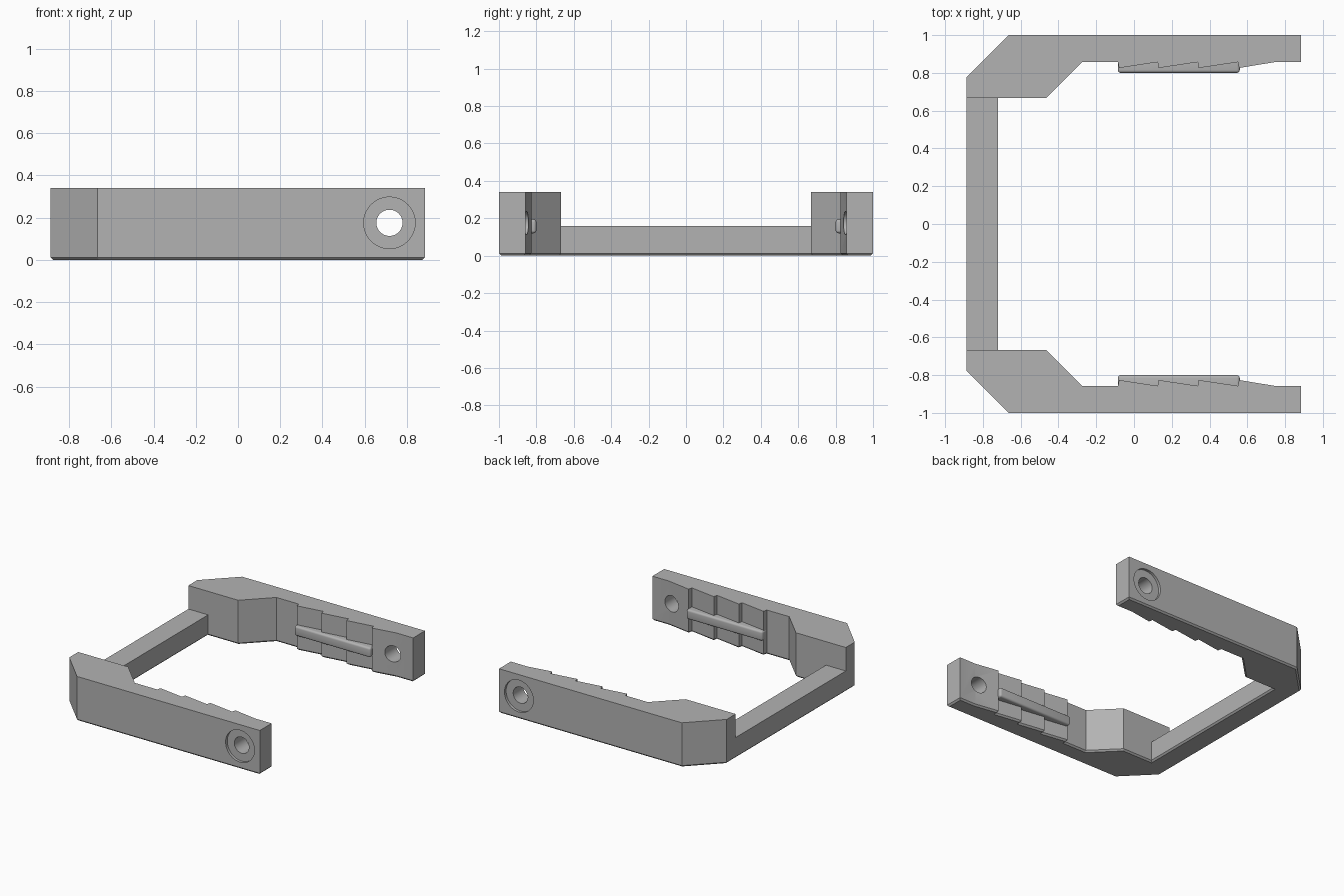
import bpy, bmesh, math
from mathutils import Matrix

if "Cube" in bpy.data.objects:
    bpy.data.objects.remove(bpy.data.objects["Cube"])

grey = bpy.data.materials.new("mid grey")
grey.use_nodes = True
grey.diffuse_color = (0.45, 0.45, 0.45, 1)
grey.node_tree.nodes["Principled BSDF"].inputs["Base Color"].default_value = (0.45, 0.45, 0.45, 1)


def make(name, bm):
    bmesh.ops.recalc_face_normals(bm, faces=bm.faces)
    mesh = bpy.data.meshes.new(name)
    bm.to_mesh(mesh)
    bm.free()
    mesh.materials.append(grey)
    ob = bpy.data.objects.new(name, mesh)
    bpy.context.collection.objects.link(ob)
    return ob


def box(name, lo, hi, bevel=0):
    bm = bmesh.new()
    size = [b - a for a, b in zip(lo, hi)]
    mid = [(a + b) / 2 for a, b in zip(lo, hi)]
    bmesh.ops.create_cube(bm, size=1, matrix=Matrix.Translation(mid) @ Matrix.Diagonal((*size, 1)))
    if bevel:
        bmesh.ops.bevel(bm, geom=bm.edges[:], offset=bevel, segments=4, profile=0.5, affect='EDGES')
    return make(name, bm)


def rod(name, radius, y0, y1):
    bm = bmesh.new()
    place = Matrix.Translation((HOLE_X, (y0 + y1) / 2, HOLE_Z)) @ Matrix.Rotation(math.pi / 2, 4, 'X')
    bmesh.ops.create_cone(bm, cap_ends=True, segments=48, radius1=radius, radius2=radius,
                          depth=y1 - y0, matrix=place)
    return make(name, bm)


def cut(target, cutter):
    cutter.hide_render = True
    mod = target.modifiers.new("cut", 'BOOLEAN')
    mod.operation, mod.solver, mod.object = 'DIFFERENCE', 'EXACT', cutter
    bpy.context.view_layer.objects.active = target
    bpy.ops.object.modifier_apply(modifier=mod.name)
    bpy.data.objects.remove(cutter)


HOLE_X, HOLE_Z = 0.717, 0.175
HEIGHT, BAR_TOP = 0.34, 0.16
INNER, TOOTH, SHOULDER = 0.857, 0.826, 0.667

# Plan outline of one arm, with the row of ramped teeth on its inner side
half = [(-0.72, SHOULDER), (-0.465, SHOULDER), (-0.275, INNER)]
for x in (-0.085, 0.125, 0.337, 0.55):
    half += [(x, INNER), (x + 0.006, TOOTH)]
half += [(0.745, INNER), (0.885, INNER), (0.885, 1), (-0.665, 1), (-0.888, 0.775)]
outline = half + [(x, -y) for x, y in reversed(half)]

# U-shaped body with a small chamfer round the underside
bm = bmesh.new()
base = bm.faces.new([bm.verts.new((x, y, 0)) for x, y in outline])
bmesh.ops.extrude_face_region(bm, geom=[base], use_keep_orig=True)
bm.verts.ensure_lookup_table()
for v in bm.verts[len(outline):]:
    v.co.z = HEIGHT
bmesh.ops.recalc_face_normals(bm, faces=bm.faces)
under = [e for e in bm.edges if all(v.co.z < 0.001 for v in e.verts)]
bmesh.ops.bevel(bm, geom=under, offset=0.012, segments=1, affect='EDGES')
body = make("frame", bm)

# Lower the cross bar and bore the countersunk holes
cut(body, box("bar_cutter", (-1, -SHOULDER, BAR_TOP), (-0.71, SHOULDER, 0.5)))
cut(body, rod("hole_cutter", 0.062, -1.2, 1.2))
for y in (-1, 1):
    cut(body, rod("recess_cutter", 0.122, y - 0.02, y + 0.02))

# Rounded rails across the teeth
rails = [box("left_rail" if s > 0 else "right_rail",
             (-0.085, min(s * 0.8, s * 0.9), 0.12),
             (0.56, max(s * 0.8, s * 0.9), 0.195), 0.015) for s in (-1, 1)]

for ob in [body] + rails:
    bpy.ops.object.select_all(action='DESELECT')
    ob.select_set(True)
    bpy.context.view_layer.objects.active = ob
    bpy.ops.object.shade_smooth_by_angle(angle=math.radians(30))
